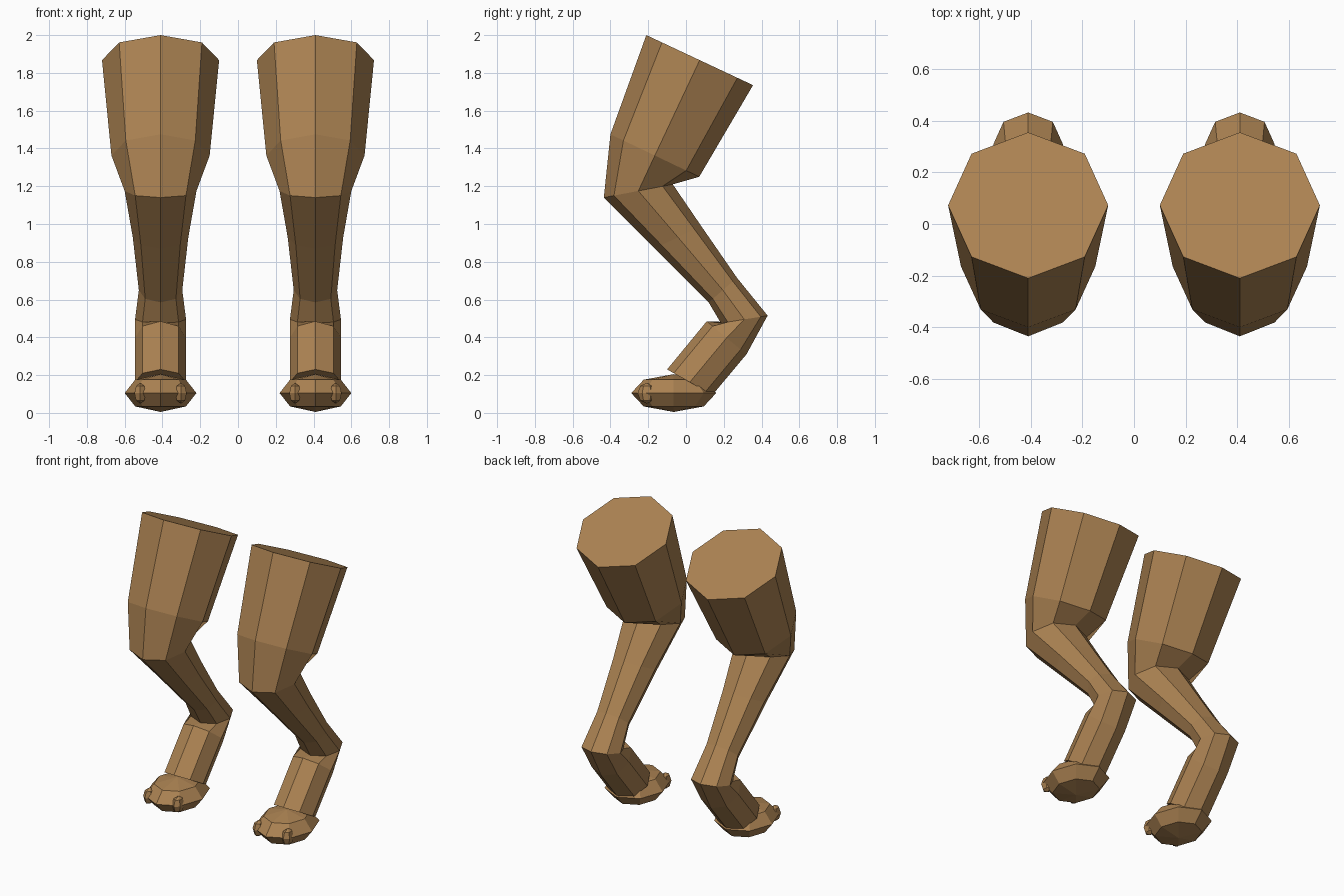
import bpy, bmesh, math

if "Cube" in bpy.data.objects:
    bpy.data.objects.remove(bpy.data.objects["Cube"])

fur = bpy.data.materials.new("tan_fur")
fur.diffuse_color = (0.41, 0.225, 0.085, 1)
fur.use_nodes = True
fur.node_tree.nodes["Principled BSDF"].inputs["Base Color"].default_value = fur.diffuse_color

# Cross-sections: front (y, z), back (y, z), half width
RINGS = [
    ((-0.21, 2.00), (0.355, 1.735), 0.31),    # hip
    ((-0.40, 1.475), (0.07, 1.25), 0.26),     # lower thigh
    ((-0.435, 1.14), (-0.07, 1.21), 0.19),    # knee
    ((-0.165, 0.87), (0.08, 0.99), 0.147),    # shin
    ((0.12, 0.585), (0.27, 0.715), 0.115),    # lower shin
    ((0.185, 0.475), (0.432, 0.515), 0.135),  # hock
    ((0.11, 0.485), (0.32, 0.31), 0.135),     # upper ankle
    ((-0.10, 0.23), (0.14, 0.095), 0.135),    # lower ankle
]
SIDES = 8


def finish(name, bm):
    bmesh.ops.recalc_face_normals(bm, faces=bm.faces)
    mesh = bpy.data.meshes.new(name)
    bm.to_mesh(mesh)
    bm.free()
    mesh.materials.append(fur)
    obj = bpy.data.objects.new(name, mesh)
    bpy.context.collection.objects.link(obj)
    return obj


def limb(name, cx):
    """Eight-sided tube through all cross-sections, capped at both ends."""
    bm = bmesh.new()
    loops = []
    for (fy, fz), (by, bz), w in RINGS:
        loop = []
        for i in range(SIDES):
            a = 2 * math.pi * i / SIDES
            t = (1 - math.cos(a)) / 2          # 0 at front, 1 at back
            loop.append(bm.verts.new((cx + w * math.sin(a),
                                      fy + (by - fy) * t, fz + (bz - fz) * t)))
        loops.append(loop)
    for a, b in zip(loops, loops[1:]):
        for i in range(SIDES):
            j = (i + 1) % SIDES
            bm.faces.new((a[i], a[j], b[j], b[i]))
    bm.faces.new(loops[0])
    bm.faces.new(loops[-1])
    return finish(name, bm)


def ball(name, loc, radii, segments):
    """Faceted ellipsoid."""
    bm = bmesh.new()
    bmesh.ops.create_uvsphere(bm, u_segments=segments, v_segments=4, radius=1)
    bmesh.ops.scale(bm, vec=radii, verts=bm.verts)
    bmesh.ops.translate(bm, vec=loc, verts=bm.verts)
    return finish(name, bm)


for side, cx in (("left", 0.41), ("right", -0.41)):
    limb(side + "_leg", cx)
    ball(side + "_paw", (cx, -0.065, 0.105), (0.19, 0.225, 0.1), 8)
    # Toes: the middle one is mostly sunk into the paw
    for label, dx in (("inner", -0.108), ("middle", 0), ("outer", 0.108)):
        dx = math.copysign(dx, dx * cx)
        ball(f"{side}_{label}_toe", (cx + dx, -0.208, 0.104),
             (0.035, 0.048, 0.055), 6)
